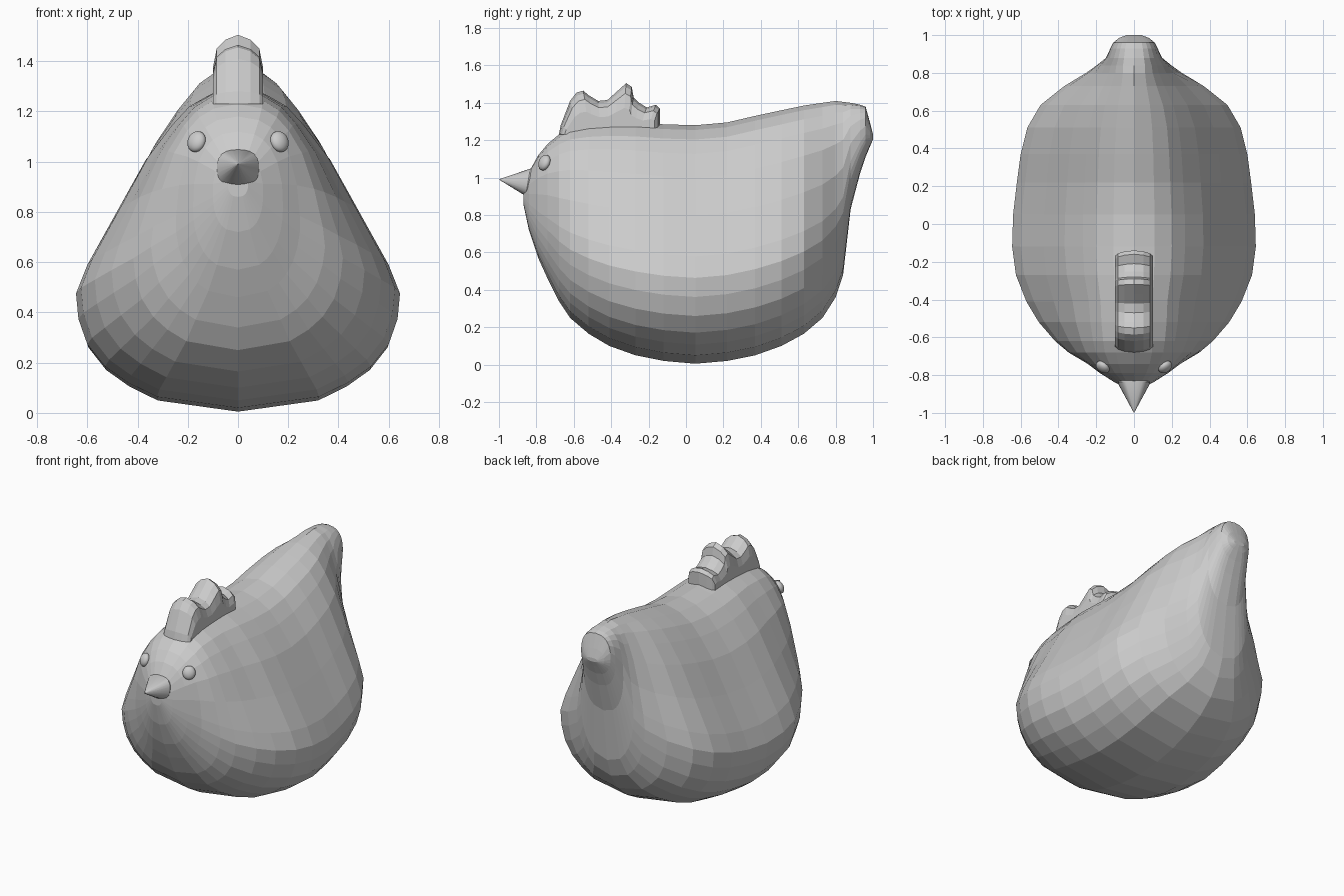
import bpy, bmesh, math

if "Cube" in bpy.data.objects:
    bpy.data.objects.remove(bpy.data.objects["Cube"])


def loft(name, rings):
    """Skin a row of closed rings and cap both ends."""
    bm = bmesh.new()
    rows = [[bm.verts.new(p) for p in ring] for ring in rings]
    for a, b in zip(rows, rows[1:]):
        n = len(a)
        for i in range(n):
            j = (i + 1) % n
            bm.faces.new((a[i], a[j], b[j], b[i]))
    bm.faces.new(rows[0])
    bm.faces.new(rows[-1])
    bmesh.ops.recalc_face_normals(bm, faces=bm.faces)
    me = bpy.data.meshes.new(name)
    bm.to_mesh(me)
    bm.free()
    ob = bpy.data.objects.new(name, me)
    bpy.context.collection.objects.link(ob)
    return ob


# Body: pear-shaped sections along y, blending to ovals at head and tail
pear = [(.035, .50), (.08, .68), (.13, .82), (.2, .93), (.28, .985), (.36, 1),
        (.45, .93), (.62, .745), (.78, .57), (.88, .42), (.94, .31), (.98, .17)]
# y, bottom, top, half width, oval blend
stations = [(-.87, .86, .96, .04, 1), (-.84, .72, 1.03, .10, 1),
            (-.79, .57, 1.12, .18, .95), (-.74, .46, 1.18, .25, .8),
            (-.68, .34, 1.23, .35, .5), (-.62, .25, 1.265, .42, .3),
            (-.52, .165, 1.285, .505, .12), (-.41, .10, 1.295, .57, 0),
            (-.27, .05, 1.295, .625, 0), (-.12, .02, 1.285, .645, 0),
            (.05, .005, 1.28, .64, 0), (.22, .02, 1.295, .62, 0),
            (.37, .05, 1.33, .60, 0), (.51, .10, 1.36, .565, 0),
            (.63, .165, 1.385, .495, 0), (.73, .25, 1.40, .37, .05),
            (.80, .36, 1.41, .255, .3), (.84, .48, 1.405, .20, .6),
            (.88, .83, 1.40, .15, .9), (.93, 1.02, 1.39, .125, 1),
            (.96, 1.11, 1.38, .11, 1), (.985, 1.17, 1.29, .08, 1),
            (1.0, 1.205, 1.23, .04, 1)]


def body_ring(y, lo, hi, w, blend):
    side = []
    for t, p in pear:
        oval = (1 - abs(2 * t - 1) ** 2.4) ** (1 / 2.4)
        side.append((w * (p * (1 - blend) + oval * blend), y, lo + t * (hi - lo)))
    left = [(-x, yy, z) for x, yy, z in reversed(side)]
    return [(0, y, lo)] + side + [(0, y, hi)] + left


loft("body", [body_ring(*s) for s in stations])

# Comb: three-lobed side outline, rounded off towards both sides
outline = [(-.68, 1.23), (-.67, 1.28), (-.62, 1.41), (-.585, 1.455), (-.55, 1.465),
           (-.52, 1.44), (-.47, 1.41), (-.42, 1.415), (-.37, 1.46), (-.32, 1.505),
           (-.29, 1.485), (-.28, 1.43), (-.25, 1.40), (-.21, 1.375), (-.16, 1.39),
           (-.14, 1.37), (-.14, 1.23)]
half = [(0, 1, 1), (.05, .98, .93), (.085, .94, .8), (.1, .89, .52)]
slices = [(-x, s, h) for x, s, h in reversed(half[1:])] + half
loft("comb", [[(x, -.4 + (y + .4) * s, 1.23 + (z - 1.23) * h) for y, z in outline]
              for x, s, h in slices])


# Beak: cone with a rounded-square base
def beak_ring(y, z, k):
    ring = []
    for i in range(24):
        a = math.tau * i / 24
        c, s = math.cos(a), math.sin(a)
        r = k * (abs(c) ** 2.6 + abs(s) ** 2.6) ** (-1 / 2.6)
        ring.append((.084 * r * c, y - .17 * (-.073 * r * s) * 1.0, z + .073 * r * s))
    return ring


beak = loft("beak", [beak_ring(-.78, .97, .85), beak_ring(-.845, .975, 1),
                     beak_ring(-.998, .99, .02)])

# Eyes
for side, label in ((-1, "left_eye"), (1, "right_eye")):
    bpy.ops.mesh.primitive_uv_sphere_add(segments=20, ring_count=12, radius=1,
                                         location=(side * .165, -.757, 1.08))
    eye = bpy.context.object
    eye.name = label
    eye.scale = (.04, .027, .043)
    eye.rotation_euler = (-.35, 0, side * .6)
    bpy.ops.object.shade_smooth()

# Smooth the beak sides, keep its base edge crisp
bpy.ops.object.select_all(action='DESELECT')
beak.select_set(True)
bpy.context.view_layer.objects.active = beak
bpy.ops.object.shade_smooth_by_angle(angle=math.radians(35))
